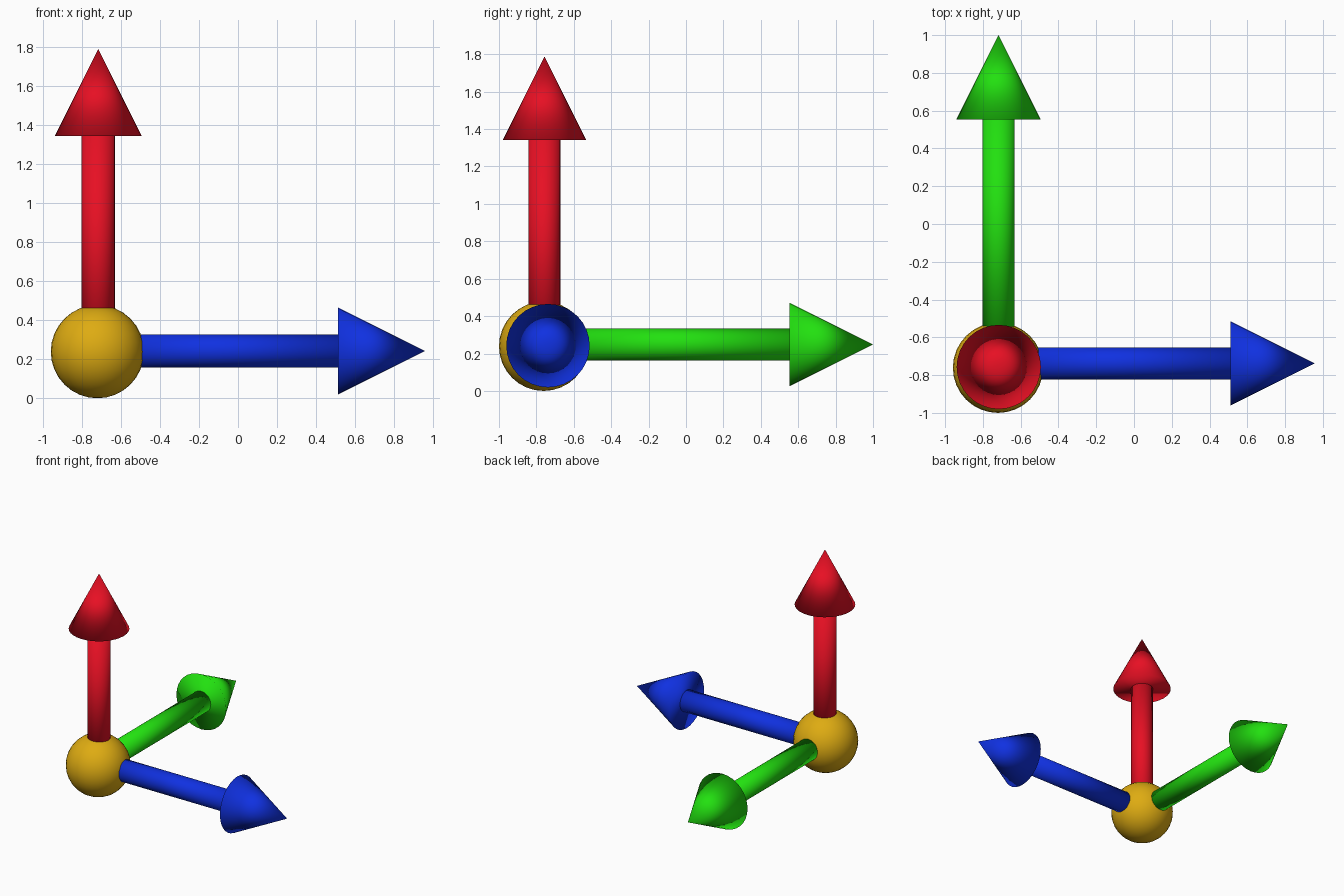
import bpy
from math import pi

if "Cube" in bpy.data.objects:
    bpy.data.objects.remove(bpy.data.objects["Cube"])

SHAFT_R, HEAD_R, HEAD_LEN, LENGTH = 0.085, 0.223, 0.446, 1.58


def material(name, rgb):
    mat = bpy.data.materials.new(name)
    mat.diffuse_color = (*rgb, 1)
    mat.use_nodes = True
    mat.node_tree.nodes["Principled BSDF"].inputs["Base Color"].default_value = mat.diffuse_color
    return mat


def finish(name, mat):
    obj = bpy.context.object
    obj.name = name
    obj.data.materials.append(mat)
    bpy.ops.object.shade_smooth()


def arrow(name, tip, axis, rotation, mat):
    """Shaft and cone head ending at tip; the shaft's root sits in the ball."""
    def back(distance):
        return [c - distance * (i == axis) for i, c in enumerate(tip)]

    shaft_len = LENGTH - HEAD_LEN
    bpy.ops.mesh.primitive_cylinder_add(
        vertices=32, radius=SHAFT_R, depth=shaft_len,
        location=back(HEAD_LEN + shaft_len / 2), rotation=rotation)
    finish(name + "_shaft", mat)
    bpy.ops.mesh.primitive_cone_add(
        vertices=32, radius1=HEAD_R, radius2=0, depth=HEAD_LEN,
        location=back(HEAD_LEN / 2), rotation=rotation)
    finish(name + "_head", mat)


# Ball at the shared origin
bpy.ops.mesh.primitive_uv_sphere_add(
    segments=32, ring_count=16, radius=0.239, location=(-0.72, -0.761, 0.239))
finish("origin_ball", material("gold", (0.73, 0.41, 0.006)))

# Three axis arrows
arrow("right_arrow", (0.957, -0.738, 0.242), 0, (0, pi / 2, 0),
      material("blue", (0.005, 0.03, 0.75)))
arrow("back_arrow", (-0.717, 1.0, 0.248), 1, (-pi / 2, 0, 0),
      material("green", (0.016, 0.75, 0.005)))
arrow("up_arrow", (-0.716, -0.757, 1.788), 2, (0, 0, 0),
      material("red", (0.8, 0.005, 0.017)))
